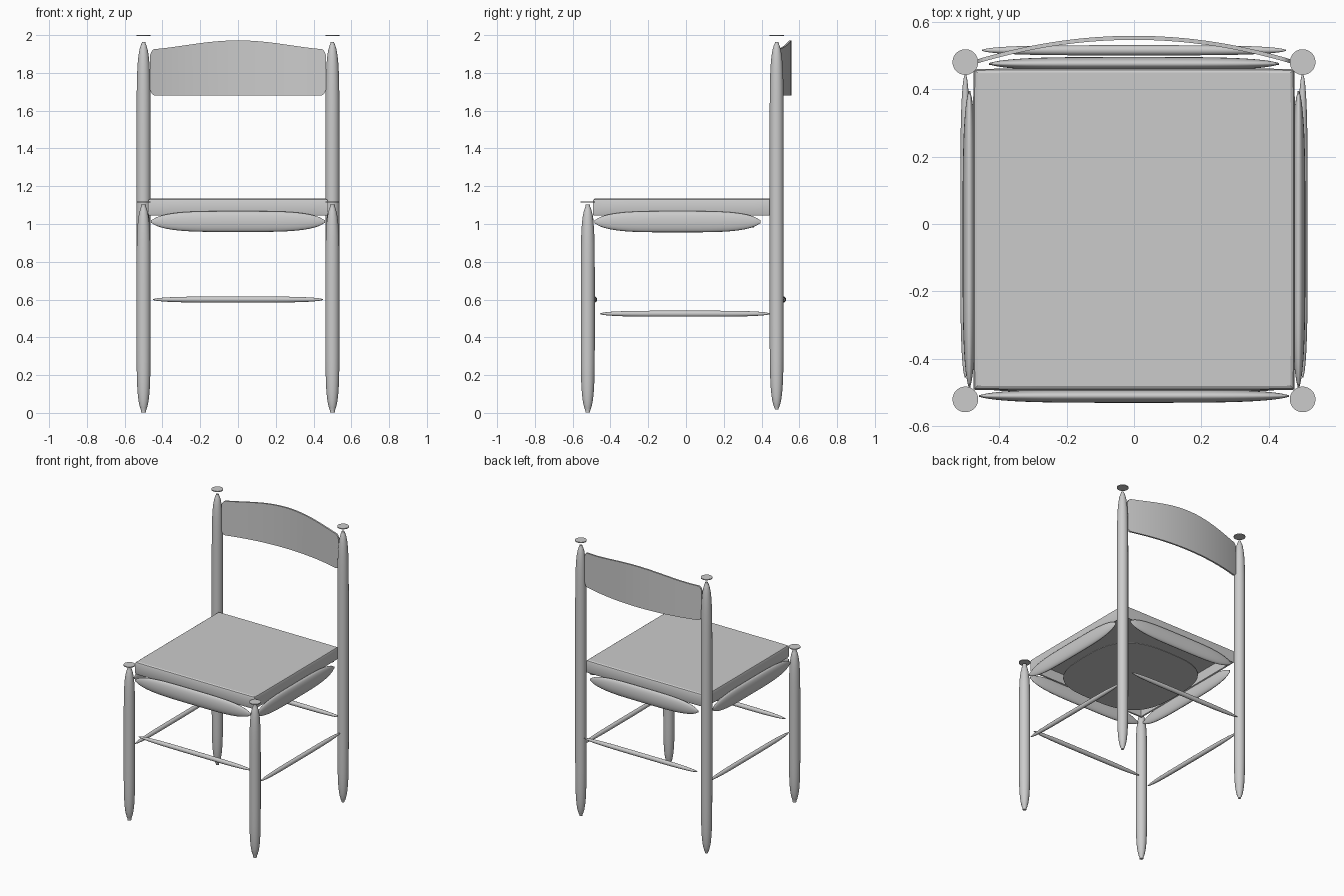
import bpy, bmesh, math
from mathutils import Vector

cube = bpy.data.objects.get("Cube")
if cube:
    bpy.data.objects.remove(cube, do_unlink=True)

grey = bpy.data.materials.new("light_grey")
grey.use_nodes = True
colour = (0.6, 0.6, 0.6, 1)
grey.diffuse_color = colour
grey.node_tree.nodes["Principled BSDF"].inputs["Base Color"].default_value = colour


def loft(name, rings, angle):
    """Skin a list of closed rings, cap both ends and make the object."""
    bm = bmesh.new()
    rows = [[bm.verts.new(p) for p in ring] for ring in rings]
    n = len(rows[0])
    for a, b in zip(rows, rows[1:]):
        for i in range(n):
            j = (i + 1) % n
            bm.faces.new((a[i], a[j], b[j], b[i]))
    bm.faces.new(rows[0])
    bm.faces.new(rows[-1])
    bmesh.ops.recalc_face_normals(bm, faces=bm.faces)
    mesh = bpy.data.meshes.new(name)
    bm.to_mesh(mesh)
    bm.free()
    obj = bpy.data.objects.new(name, mesh)
    bpy.context.collection.objects.link(obj)
    mesh.materials.append(grey)
    bpy.ops.object.select_all(action='DESELECT')
    obj.select_set(True)
    bpy.context.view_layer.objects.active = obj
    bpy.ops.object.shade_smooth_by_angle(angle=math.radians(angle))


def spindle(name, centre, axis, half, side, up, power, fall=0.5, tip=0.15):
    """Bar with tapered ends along an axis; side and up are its cross radii."""
    main = Vector([float(axis == a) for a in "xyz"])
    u = Vector((0, 1, 0)) if axis == "x" else Vector((1, 0, 0))
    v = Vector((0, 1, 0)) if axis == "z" else Vector((0, 0, 1))
    steps, sides = 32, 20
    rings = []
    for k in range(steps + 1):
        t = -math.cos(math.pi * k / steps)
        r = max(tip, (1 - min(1, abs(t)) ** power) ** fall)
        rings.append([Vector(centre) + main * t * half
                      + u * side * r * math.cos(i * math.tau / sides)
                      + v * up * r * math.sin(i * math.tau / sides)
                      for i in range(sides)])
    loft(name, rings, 60)


def rounded(x, y, z, r, power=2):
    """Ring between a circle (power 2) and a square (high power)."""
    ring = []
    for i in range(48):
        c, s = math.cos(i * math.tau / 48), math.sin(i * math.tau / 48)
        m = (abs(c) ** power + abs(s) ** power) ** (1 / power)
        ring.append((x + r * c / m, y + r * s / m, z))
    return ring


def plate(name, x, y, z, r, power=2):
    loft(name, [rounded(x, y, z + h, r, power) for h in (-0.003, 0.003)], 30)


# Legs, floating cap discs, side rails and side stretchers
for label, s in (("left", 1), ("right", -1)):
    x = 0.5 * s
    spindle("front_leg_" + label, (x, -0.52, 0.552), "z", 0.55, 0.037, 0.037, 6, tip=0.35)
    plate("front_cap_" + label, x, -0.52, 1.116, 0.038)
    spindle("back_leg_" + label, (x, 0.48, 0.99), "z", 0.973, 0.037, 0.037, 10, tip=0.25)
    plate("back_cap_" + label, x, 0.48, 1.997, 0.038)
    spindle("side_rail_" + label, (0.488 * s, -0.045, 1.012), "y", 0.44, 0.02, 0.056, 4, 0.6)
    spindle("side_stretcher_" + label, (x, -0.005, 0.525), "y", 0.45, 0.015, 0.016, 4)

# Front and back rails and stretchers
for label, rail_y, bar_y, rail_half in (("front", -0.51, -0.485, 0.46), ("back", 0.475, 0.515, 0.43)):
    spindle(label + "_rail", (0, rail_y, 1.013), "x", rail_half, 0.02, 0.055, 4, 0.6)
    spindle(label + "_stretcher", (0, bar_y, 0.6), "x", 0.45, 0.015, 0.016, 4)


# Seat: square lid, hollow underneath, with a thin rounded panel below it
def square(inset, z):
    return rounded(0, -0.016, z, 0.477 - inset, 200)


loft("seat", [square(0.012, 1.118), square(0.012, 1.048), square(0.004, 1.045),
              square(0, 1.055), square(0, 1.12), square(0.004, 1.13),
              square(0.012, 1.135)], 25)
plate("seat_underside", 0, -0.035, 0.985, 0.395, 3)

# Backrest: thin curved board with a crowned top and rounded corners
cols = 40
rings = []
for i in range(cols + 1):
    t = -math.cos(math.pi * i / cols)
    corner = 0.03 * max(0, (abs(t) - 0.94) / 0.06) ** 3
    low = 1.68 + corner
    high = 1.925 + 0.047 * max(0, math.cos(t * math.pi / 2)) ** 1.5 - corner
    y = 0.482 + 0.07 * (1 - t * t)
    rings.append([(0.465 * t, y - 0.006, low), (0.465 * t, y + 0.006, low),
                  (0.465 * t, y + 0.006, high), (0.465 * t, y - 0.006, high)])
loft("backrest", rings, 40)
